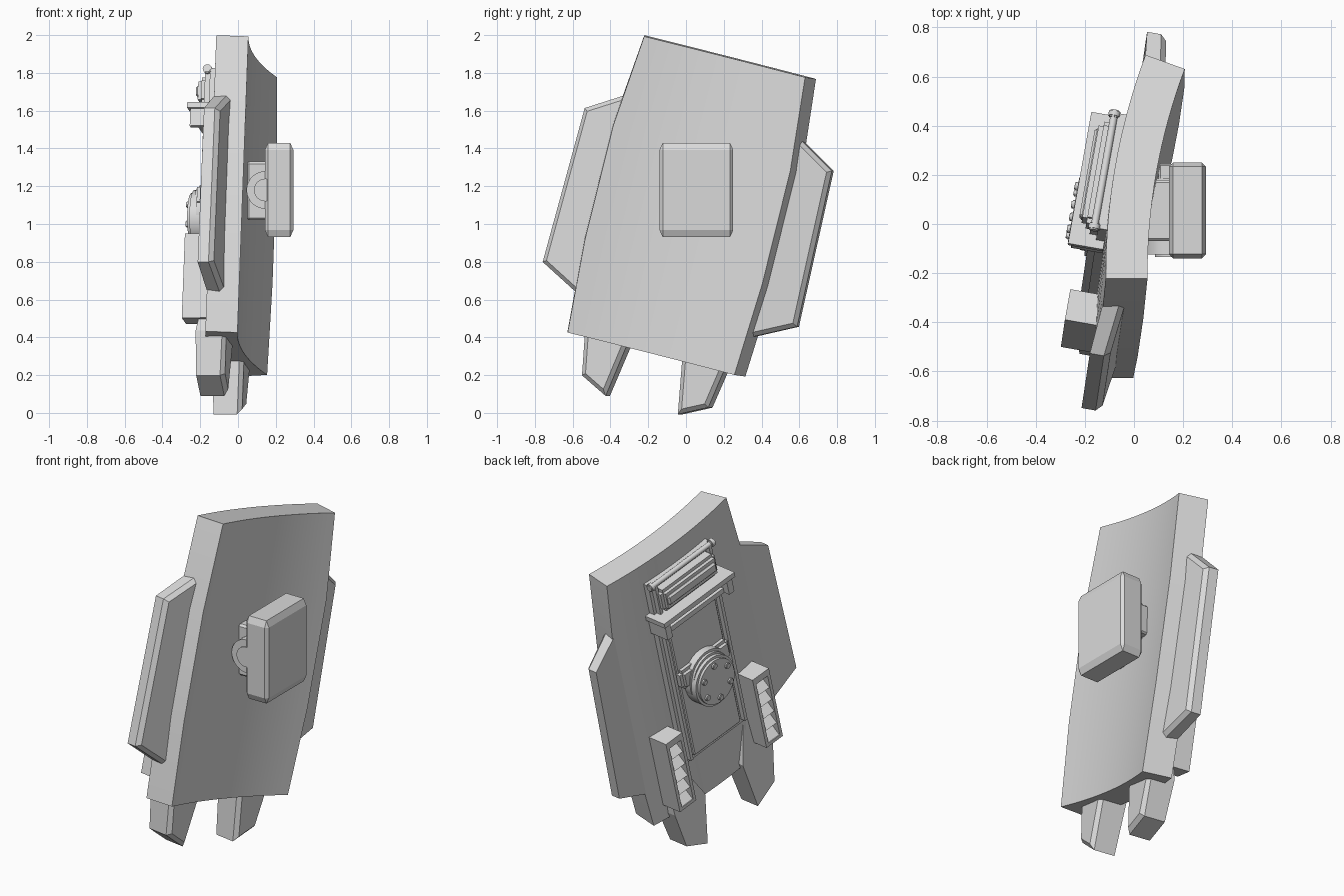
import bpy, bmesh, math
from mathutils import Matrix, Vector

cube = bpy.data.objects.get("Cube")
if cube:
    bpy.data.objects.remove(cube, do_unlink=True)

GREY = (0.7, 0.7, 0.7, 1)
mat = bpy.data.materials.new("plain_grey")
mat.use_nodes = True
mat.diffuse_color = GREY
bsdf = next(n for n in mat.node_tree.nodes if n.type == 'BSDF_PRINCIPLED')
bsdf.inputs["Base Color"].default_value = GREY

# Leaning frame of the shell: U across, V up its length, N towards the pad
U = Vector((.17, .955, -.243)).normalized()
V = Vector((.037, .247, .968))
V = (V - U * V.dot(U)).normalized()
N = U.cross(V)
FRAME = Matrix.Translation((.101, .01, 1.099)) @ Matrix((U, V, N)).transposed().to_4x4()
WORLD = Matrix.Identity(4)


def finish(name, bm, frame=FRAME, bevel=0, segments=1, smooth=False, edges=None):
    if bevel:
        bmesh.ops.bevel(bm, geom=edges or list(bm.edges), offset=bevel, segments=segments,
                        affect='EDGES', clamp_overlap=True)
    bm.transform(frame)
    bmesh.ops.recalc_face_normals(bm, faces=bm.faces)
    mesh = bpy.data.meshes.new(name)
    bm.to_mesh(mesh)
    bm.free()
    mesh.materials.append(mat)
    obj = bpy.data.objects.new(name, mesh)
    bpy.context.collection.objects.link(obj)
    if smooth:
        bpy.ops.object.select_all(action='DESELECT')
        obj.select_set(True)
        bpy.context.view_layer.objects.active = obj
        bpy.ops.object.shade_smooth_by_angle(angle=math.radians(30))
    return obj


def slab(name, points, rim_only=False, **kw):
    """Solid from an outline of (u, v, low n, high n)."""
    bm = bmesh.new()
    low = [bm.verts.new((u, v, a)) for u, v, a, b in points]
    high = [bm.verts.new((u, v, b)) for u, v, a, b in points]
    bm.faces.new(low)
    rim = bm.faces.new(high)
    for i in range(len(points)):
        j = (i + 1) % len(points)
        bm.faces.new((low[i], low[j], high[j], high[i]))
    return finish(name, bm, edges=list(rim.edges) if rim_only else None, **kw)


def box(name, u, v, n, **kw):
    return slab(name, [(u[0], v[0], *n), (u[1], v[0], *n),
                       (u[1], v[1], *n), (u[0], v[1], *n)], **kw)


def cylinder(name, centre, radius, depth, axis='Z', frame=FRAME, bevel=0, sides=32):
    turn = {'Z': Matrix(), 'X': Matrix.Rotation(math.pi / 2, 4, 'Y'),
            'Y': Matrix.Rotation(math.pi / 2, 4, 'X')}[axis]
    bm = bmesh.new()
    bmesh.ops.create_cone(bm, cap_ends=True, segments=sides, radius1=radius,
                          radius2=radius, depth=depth)
    if bevel:
        rims = [e for e in bm.edges if abs(e.verts[0].co.z - e.verts[1].co.z) < depth / 2]
        bmesh.ops.bevel(bm, geom=rims, offset=bevel, segments=2, affect='EDGES')
    bm.transform(Matrix.Translation(centre) @ turn)
    return finish(name, bm, frame=frame, smooth=True)


# Curved main shell, slightly wider at mid length
bm = bmesh.new()
HALF, THICK, STEPS = .446, .17, 16
rings = []
for v, widen in ((-.81, .016), (-.31, .045), (.31, .045), (.81, 0)):
    inner, outer = [], []
    for i in range(STEPS + 1):
        u = (2 * i / STEPS - 1) * (HALF + widen)
        n = .2 * u * u - .039
        normal = Vector((.4 * u, -1)).normalized() * THICK
        inner.append(bm.verts.new((u, v, n)))
        outer.append(bm.verts.new((u + normal.x, v, n + normal.y)))
    rings.append(inner + outer[::-1])
for a, b in zip(rings, rings[1:]):
    for i in range(len(a)):
        j = (i + 1) % len(a)
        bm.faces.new((a[i], a[j], b[j], b[i]))
for ring in (rings[0], rings[-1]):
    for i in range(STEPS):
        bm.faces.new((ring[i], ring[i + 1], ring[-2 - i], ring[-1 - i]))
finish("curved_shell", bm, smooth=True)

# Parts mirrored across the shell
for s, side in ((-1, "front"), (1, "back")):
    slab(side + "_wing", [(s * .42, -.63, -.155, -.065), (s * .705, -.485, -.18, -.1),
                          (s * .685, .36, -.18, -.1), (s * .42, .52, -.155, -.065)],
         rim_only=True, bevel=.022)
    slab(side + "_foot", [(s * u, v, a, b) for u, v, a, b in (
        (.15, -.78, -.235, -.07), (.2, -1.09, -.23, -.08), (.35, -1.015, -.23, -.08),
        (.39, -.78, -.235, -.07), (.37, -.58, -.2, -.07), (.26, -.52, -.19, -.07))],
         rim_only=True, bevel=.022)

    # Louvred vent: four walls, a back and sloping slats
    u0, u1, v0, v1 = .28, .41, -.715, -.255
    lo, hi, w = -.308, -.16, .02

    def span(a, b):
        return sorted((s * a, s * b))
    box(side + "_vent_back", span(u0, u1), (v0, v1), (-.24, hi))
    for name, a, b in (("inner", u0, u0 + w), ("outer", u1 - w, u1)):
        box(f"{side}_vent_{name}_wall", span(a, b), (v0, v1), (lo, hi))
    for name, a, b in (("lower", v0, v0 + w), ("upper", v1 - w * 2, v1)):
        box(f"{side}_vent_{name}_wall", span(u0, u1), (a, b), (lo, hi))
    pitch = (v1 - v0 - 3 * w) / 5
    for i in range(5):
        v = v0 + w + i * pitch
        a, b = span(u0 + w, u1 - w)
        slab(f"{side}_vent_slat_{i + 1}", [(a, v, lo + .005, -.23), (b, v, lo + .005, -.23),
                                           (b, v + pitch * .8, -.245, -.23),
                                           (a, v + pitch * .8, -.245, -.23)])

    # Long rails beside the equipment panel
    box(side + "_panel_rail", span(.205, .225), (-.5, .68), (-.265, -.2))
    box(side + "_bracket_end", span(.225, .265), (.37, .48), (-.33, -.2))
    cylinder(side + "_rod_cap", (s * .24, .685, -.25), .024, .03, 'X', bevel=.005, sides=16)

# Equipment panel
box("panel_base", (-.245, .245), (-.52, .69), (-.235, -.15))
box("panel_plate", (-.185, .185), (-.495, .38), (-.255, -.2), bevel=.006)
cylinder("panel_rod", (0, .685, -.25), .015, .48, 'X', sides=16)

# Upper pod with a ridge
box("upper_pod", (-.215, .215), (.51, .65), (-.305, -.2), bevel=.02, segments=2)
box("pod_ridge", (-.19, .19), (.55, .61), (-.318, -.25), bevel=.01)

# Bracket below the pod
box("bracket_upper_rail", (-.28, .28), (.465, .495), (-.345, -.2))
box("bracket_lower_rail", (-.265, .265), (.37, .4), (-.29, -.2))

# Round dial with bolts and a band behind it
DIAL_V = -.07
box("dial_band", (-.19, .19), (-.04, .08), (-.295, -.2), bevel=.02, segments=2)
cylinder("dial_collar", (0, DIAL_V + .025, -.265), .155, .1, bevel=.015)
cylinder("dial", (0, DIAL_V, -.295), .15, .11, bevel=.015)
for i in range(6):
    angle = math.tau * i / 6 + math.pi / 6
    cylinder(f"dial_bolt_{i + 1}", (.105 * math.cos(angle), DIAL_V + .105 * math.sin(angle), -.352),
             .018, .022, bevel=.004, sides=12)

# Pad with long end chamfers, built squashed in z and stretched back
STRETCH = 2.2
box("pad", (.142, .293), (-.14, .25), (.93 / STRETCH, 1.43 / STRETCH),
    frame=Matrix.Diagonal((1, 1, STRETCH, 1)), bevel=.017)

# Mount on the hollow side
box("mount_block", (.045, .16), (-.07, .18), (1.02, 1.33), frame=WORLD, bevel=.012)
box("mount_catch", (.1, .16), (.17, .245), (1.09, 1.27), frame=WORLD, bevel=.008)
cylinder("mount_hinge", (.145, .03, 1.18), .1, .31, 'Y', frame=WORLD)
cylinder("mount_pin", (.145, .03, 1.18), .06, .33, 'Y', frame=WORLD)
